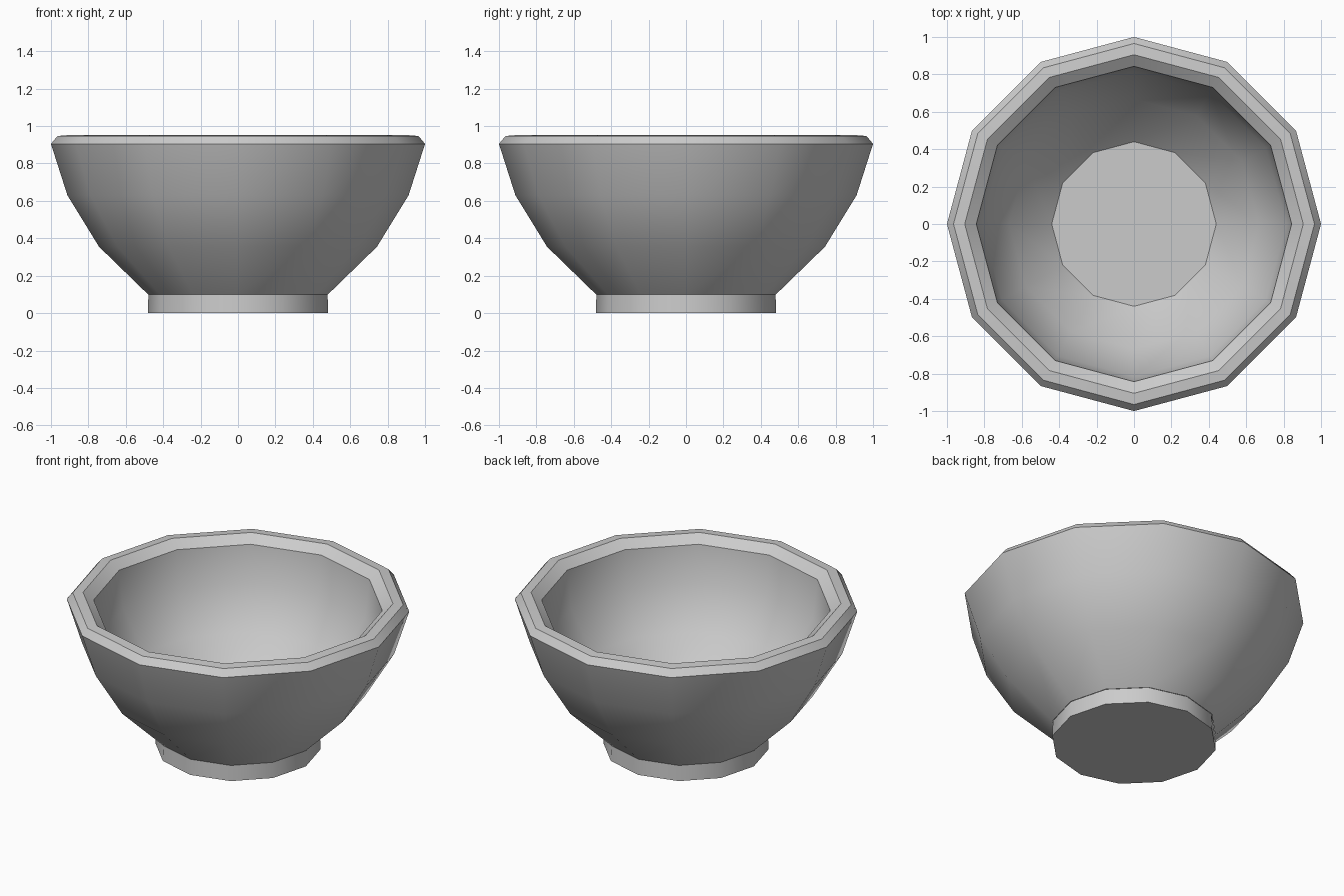
import bpy
import bmesh
from math import cos, sin, pi, radians

SIDES = 12

cube = bpy.data.objects.get("Cube")
if cube:
    bpy.data.objects.remove(cube, do_unlink=True)

# Single plain ceramic colour
grey = bpy.data.materials.new("grey_ceramic")
grey.use_nodes = True
colour = (0.6, 0.6, 0.6, 1)
grey.diffuse_color = colour
grey.node_tree.nodes["Principled BSDF"].inputs["Base Color"].default_value = colour


def lathe(name, profile, cap_first=False, cap_last=False):
    """Spin (radius, height) points around z, optionally closing either end."""
    bm = bmesh.new()
    rings = [[bm.verts.new((r * cos(2 * pi * i / SIDES), r * sin(2 * pi * i / SIDES), z))
              for i in range(SIDES)] for r, z in profile]
    for low, high in zip(rings, rings[1:]):
        for i in range(SIDES):
            j = (i + 1) % SIDES
            bm.faces.new((low[i], low[j], high[j], high[i]))
    if cap_first:
        bm.faces.new(rings[0][::-1])
    if cap_last:
        bm.faces.new(rings[-1])
    mesh = bpy.data.meshes.new(name)
    bm.to_mesh(mesh)
    bm.free()
    mesh.materials.append(grey)
    obj = bpy.data.objects.new(name, mesh)
    bpy.context.collection.objects.link(obj)
    bpy.ops.object.select_all(action='DESELECT')
    obj.select_set(True)
    bpy.context.view_layer.objects.active = obj
    bpy.ops.object.shade_smooth_by_angle(angle=radians(35))
    return obj


# Foot: short, barely flared ring with a flat underside
lathe("foot", [(0.482, 0), (0.479, 0.1)], cap_first=True)

# Bowl: outer wall, bevelled rim, steep inner wall, flat floor
outer_wall = [(0.481, 0.1), (0.743, 0.355), (0.912, 0.63), (1.0, 0.905)]
rim = [(0.965, 0.947), (0.905, 0.952), (0.843, 0.905)]
inner_wall = [(0.815, 0.67), (0.668, 0.42), (0.44, 0.2)]
lathe("bowl", outer_wall + rim + inner_wall, cap_last=True)
